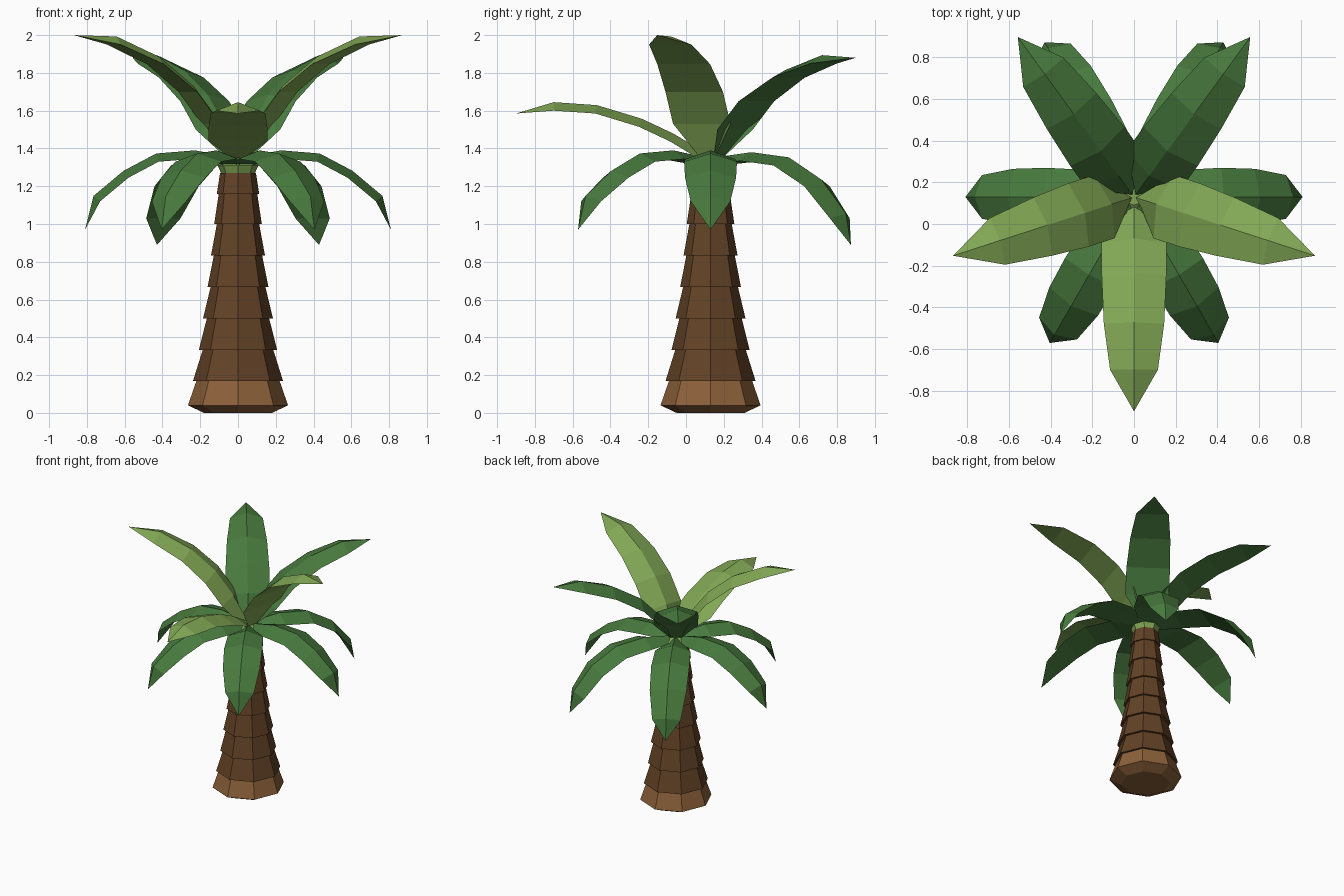
import bpy, bmesh, math
from mathutils import Vector

if "Cube" in bpy.data.objects:
    bpy.data.objects.remove(bpy.data.objects["Cube"])

CX, CY = 0.0, 0.13  # trunk axis


def material(name, rgb):
    m = bpy.data.materials.new(name)
    m.diffuse_color = (*rgb, 1)
    m.use_nodes = True
    m.node_tree.nodes["Principled BSDF"].inputs["Base Color"].default_value = m.diffuse_color
    return m


LIGHT_GREEN = material("light green", (0.223, 0.392, 0.091))
DARK_GREEN = material("dark green", (0.065, 0.195, 0.048))
LIGHT_BROWN = material("light brown", (0.262, 0.120, 0.042))
DARK_BROWN = material("dark brown", (0.122, 0.054, 0.019))


def skin(name, rings, mat, tip=None):
    """Closed solid through equal-sized rings of points, optionally ending in a tip."""
    bm = bmesh.new()
    loops = [[bm.verts.new(p) for p in ring] for ring in rings]
    n = len(loops[0])
    bm.faces.new(loops[0])
    for a, b in zip(loops, loops[1:]):
        for i in range(n):
            j = (i + 1) % n
            bm.faces.new((a[i], a[j], b[j], b[i]))
    if tip is None:
        bm.faces.new(loops[-1])
    else:
        t = bm.verts.new(tip)
        for i in range(n):
            bm.faces.new((loops[-1][i], loops[-1][(i + 1) % n], t))
    bmesh.ops.recalc_face_normals(bm, faces=bm.faces)
    me = bpy.data.meshes.new(name)
    bm.to_mesh(me)
    bm.free()
    me.materials.append(mat)
    ob = bpy.data.objects.new(name, me)
    bpy.context.collection.objects.link(ob)


def octagon(r, z):
    return [(CX + r * math.cos(k * math.pi / 4), CY + r * math.sin(k * math.pi / 4), z)
            for k in range(8)]


def leaf(name, angle, spine, mat, ridge=0.045):
    """Leaf with flat underside and raised mid rib; spine = (radius, z, half width)."""
    a = math.radians(angle)
    out, side = Vector((math.cos(a), math.sin(a), 0)), Vector((-math.sin(a), math.cos(a), 0))
    pts = [Vector((CX, CY, 0)) + out * r + Vector((0, 0, z)) for r, z, w in spine]
    rings = []
    for i in range(len(spine) - 1):
        d = (pts[i + 1] - pts[max(i - 1, 0)]).normalized()
        up = d.cross(side)
        w = spine[i][2]
        rings.append([pts[i] - side * w, pts[i] + up * ridge, pts[i] + side * w])
    skin(name, rings, mat, tip=pts[-1])


# trunk: flared foot and stacked tapering segments
skin("trunk_foot", [octagon(0.18, 0), octagon(0.265, 0.04), octagon(0.22, 0.17)], LIGHT_BROWN)
levels = [0.17, 0.333, 0.50, 0.667, 0.833, 1.0, 1.16, 1.27]
lower_r = [0.238, 0.207, 0.185, 0.161, 0.143, 0.126, 0.112]
upper_r = [0.187, 0.165, 0.145, 0.128, 0.112, 0.102, 0.095]
for i, (lo, hi) in enumerate(zip(lower_r, upper_r)):
    skin(f"trunk_segment_{i + 1}", [octagon(lo, levels[i]), octagon(hi, levels[i + 1])], DARK_BROWN)

# crown bud
skin("crown_bud", [octagon(0.09, 1.27), octagon(0.108, 1.31), octagon(0.04, 1.36)], LIGHT_GREEN)

# drooping lower leaves
droop = [(0.05, 1.31, 0.045), (0.23, 1.345, 0.13), (0.42, 1.33, 0.14),
         (0.58, 1.245, 0.135), (0.73, 1.12, 0.105), (0.81, 0.97, 0)]
droop_long = [(0.05, 1.31, 0.045), (0.25, 1.335, 0.13), (0.465, 1.31, 0.14),
              (0.65, 1.20, 0.135), (0.79, 1.03, 0.105), (0.858, 0.889, 0)]
for angle in range(0, 360, 60):
    leaf(f"lower_leaf_{angle}", angle, droop_long if angle in (60, 120) else droop, DARK_GREEN)

# rising upper leaves
front = [(0.07, 1.35, 0.04), (0.22, 1.44, 0.155), (0.38, 1.515, 0.155),
         (0.61, 1.585, 0.145), (0.83, 1.60, 0.115), (1.03, 1.585, 0)]
sides = [(0.05, 1.35, 0.04), (0.15, 1.53, 0.16), (0.28, 1.70, 0.16),
         (0.46, 1.846, 0.147), (0.69, 1.95, 0.118), (0.914, 2.0, 0)]
back = [(0.05, 1.35, 0.04), (0.16, 1.50, 0.16), (0.30, 1.65, 0.16),
        (0.51, 1.775, 0.147), (0.74, 1.85, 0.12), (0.95, 1.88, 0)]
leaf("front_upper_leaf", -90, front, LIGHT_GREEN)
for side, flip in (("right", False), ("left", True)):
    leaf(f"{side}_upper_leaf", 198 if flip else -18, sides, LIGHT_GREEN)
    leaf(f"{side}_back_upper_leaf", 126 if flip else 54, back, DARK_GREEN)
